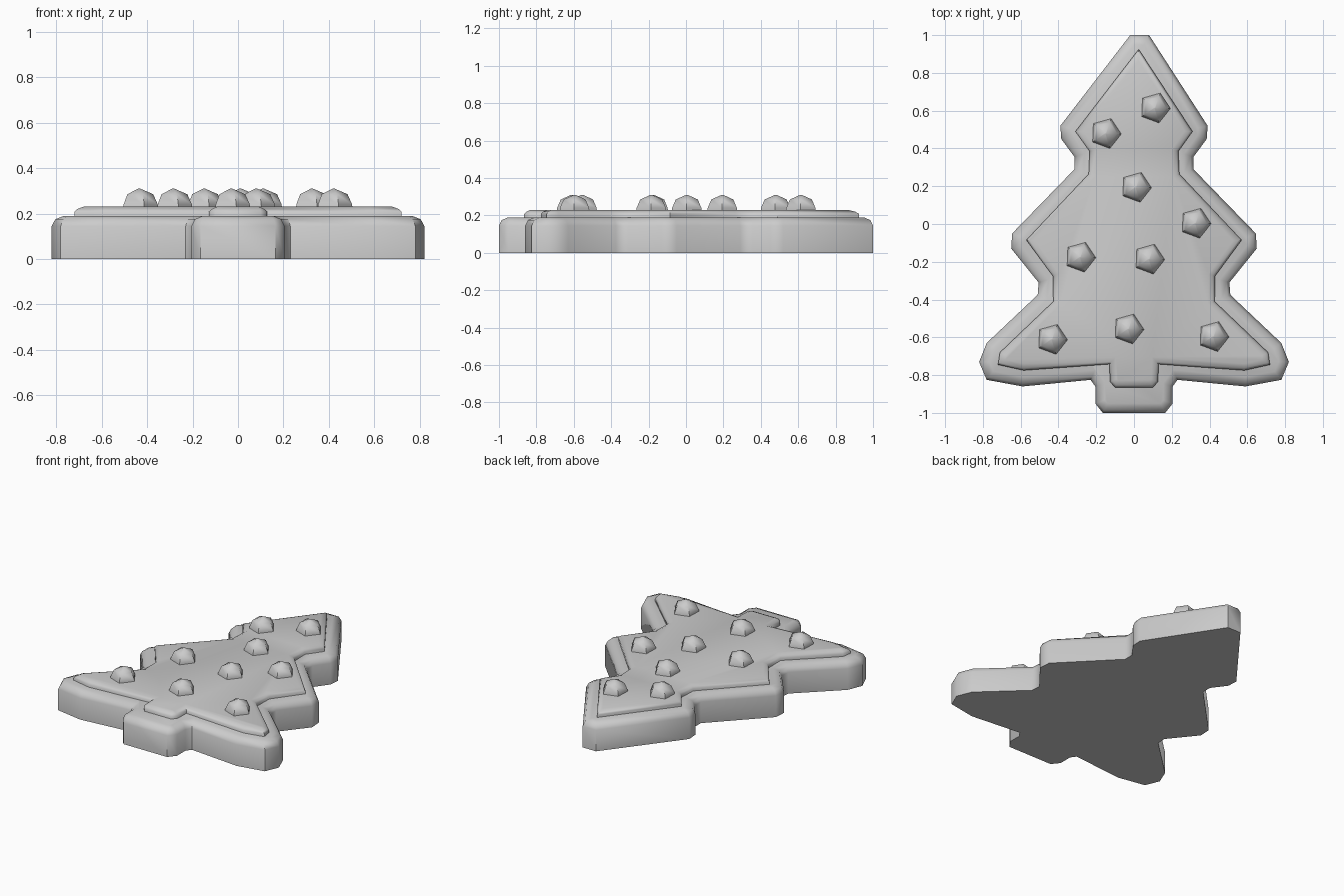
import bpy, bmesh, math
from mathutils import Vector

cube = bpy.data.objects.get("Cube")
if cube:
    bpy.data.objects.remove(cube, do_unlink=True)

grey = bpy.data.materials.new("plain grey")
grey.use_nodes = True
colour = (0.6, 0.6, 0.6, 1)
grey.diffuse_color = colour
grey.node_tree.nodes["Principled BSDF"].inputs["Base Color"].default_value = colour


def inset(points, d):
    """Move a clockwise outline inwards by d with mitred corners."""
    result = []
    for i, p in enumerate(points):
        a = (p - points[i - 1]).normalized()
        b = (points[(i + 1) % len(points)] - p).normalized()
        na, nb = Vector((a.y, -a.x)), Vector((b.y, -b.x))
        result.append(p + (na + nb) * d / (1 + na.dot(nb)))
    return result


def layered(name, loops, location=(0, 0, 0), angle=35):
    """Skin a stack of (outline, height) loops and cap both ends."""
    bm = bmesh.new()
    rings = [[bm.verts.new((p.x, p.y, z)) for p in pts] for pts, z in loops]
    for low, high in zip(rings, rings[1:]):
        for i in range(len(low)):
            bm.faces.new((low[i - 1], low[i], high[i], high[i - 1]))
    bm.faces.new(rings[0])
    bm.faces.new(rings[-1])
    bmesh.ops.recalc_face_normals(bm, faces=bm.faces)
    mesh = bpy.data.meshes.new(name)
    bm.to_mesh(mesh)
    bm.free()
    mesh.materials.append(grey)
    obj = bpy.data.objects.new(name, mesh)
    obj.location = location
    bpy.context.collection.objects.link(obj)
    bpy.ops.object.select_all(action='DESELECT')
    obj.select_set(True)
    bpy.context.view_layer.objects.active = obj
    bpy.ops.object.shade_smooth_by_angle(angle=math.radians(angle))
    return obj


def tree(tip, side):
    """Clockwise outline: tip points, right side, mirrored left side."""
    left = [(-x, y) for x, y in reversed(side)]
    return [Vector(p) for p in tip + side + left]


# Thick tree base with a rounded upper rim
base = tree([(-0.02, 1), (0.08, 1)],
            [(0.39, 0.52), (0.385, 0.45), (0.315, 0.355), (0.315, 0.29),
             (0.645, -0.05), (0.65, -0.13), (0.505, -0.31), (0.51, -0.375),
             (0.78, -0.63), (0.82, -0.73), (0.78, -0.825), (0.59, -0.86),
             (0.23, -0.825), (0.205, -0.86), (0.205, -0.95), (0.165, -1)])
layered("tree_base", [(base, 0), (base, 0.145), (inset(base, 0.015), 0.175),
                      (inset(base, 0.05), 0.19)], angle=50)

# Raised icing layer
icing = tree([(0.025, 0.925)],
             [(0.31, 0.49), (0.235, 0.385), (0.24, 0.265), (0.57, -0.085),
              (0.43, -0.275), (0.427, -0.41), (0.71, -0.68), (0.72, -0.745),
              (0.585, -0.775), (0.13, -0.742), (0.127, -0.835), (0.1, -0.865)])
layered("icing", [(icing, 0.18), (icing, 0.208), (inset(icing, 0.012), 0.22),
                  (inset(icing, 0.035), 0.23)], angle=50)


# Five-sided sweets
def pentagon(r):
    return [Vector((r * math.cos(a), r * math.sin(a)))
            for a in (-math.tau * i / 5 - 0.04 for i in range(5))]


spots = [(0.11, 0.615), (-0.15, 0.48), (0.01, 0.195), (0.325, 0.005),
         (-0.285, -0.175), (0.08, -0.185), (-0.03, -0.555),
         (-0.435, -0.61), (0.42, -0.595)]
for n, (x, y) in enumerate(spots, 1):
    layered(f"sweet_{n}", [(pentagon(0.084), -0.01), (pentagon(0.082), 0.01),
                           (pentagon(0.062), 0.055), (pentagon(0.004), 0.08)],
            (x, y, 0.23), 60)
